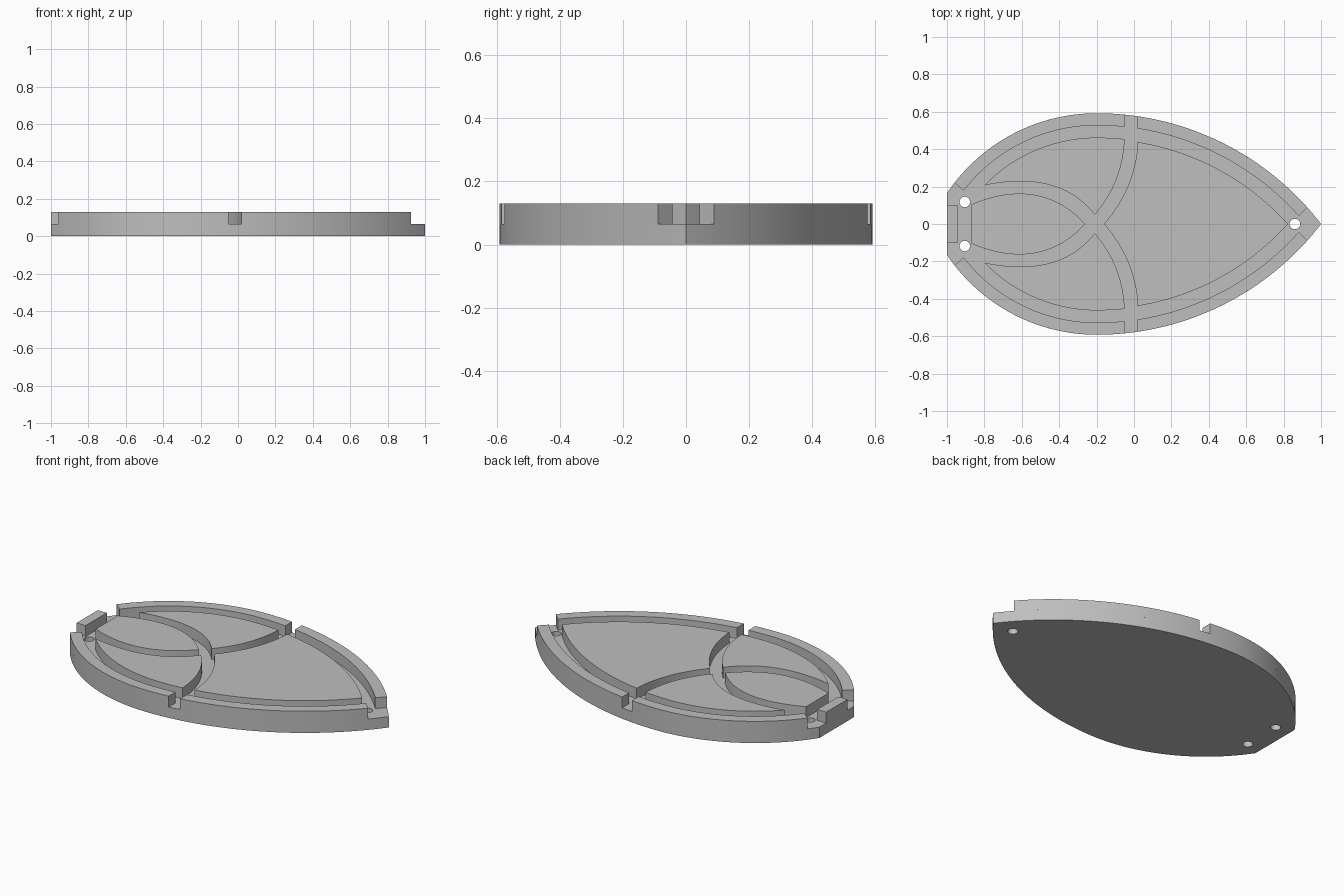
import bpy, bmesh, math

if "Cube" in bpy.data.objects:
    bpy.data.objects.remove(bpy.data.objects["Cube"], do_unlink=True)

FLOOR, TOP = 0.065, 0.13      # channel floor and raised top
RIM, GAP = 0.065, 0.13        # inset of the rim's inner edge and of the cells
WIDE = -0.2                   # x where the leaf outline is widest

grey = bpy.data.materials.new("light grey")
grey.use_nodes = True
grey.diffuse_color = (0.52, 0.52, 0.52, 1)
grey.node_tree.nodes["Principled BSDF"].inputs["Base Color"].default_value = (0.52, 0.52, 0.52, 1)


def edge_y(x, inset=0.0):
    """Half width of the outline, made of two arcs that meet at the widest point."""
    centre, radius = (-0.371, 0.963) if x < WIDE else (-0.92, 1.512)
    return centre + math.sqrt((radius - inset) ** 2 - (x - WIDE) ** 2)


def edge(x0, x1, inset=0.0, steps=40):
    xs = [x0 + (x1 - x0) * i / steps for i in range(steps + 1)]
    return [(x, max(0.0, edge_y(x, inset))) for x in xs]


def bend(a, b, c, steps=24):
    """Quadratic curve from a to c, pulled towards b."""
    out = []
    for i in range(steps + 1):
        t = i / steps
        out.append(tuple((1 - t) ** 2 * p + 2 * t * (1 - t) * q + t * t * r
                         for p, q, r in zip(a, b, c)))
    return out


def both_sides(half):
    return half + [(x, -y) for x, y in reversed(half)]


def flip(points):
    return [(x, -y) for x, y in points]


def prism(name, points, z0, z1):
    clean = []
    for p in points:
        if not clean or math.dist(p, clean[-1]) > 1e-4:
            clean.append(p)
    if math.dist(clean[0], clean[-1]) < 1e-4:
        clean.pop()
    bm = bmesh.new()
    face = bm.faces.new([bm.verts.new((x, y, z0)) for x, y in clean])
    grown = bmesh.ops.extrude_face_region(bm, geom=[face])
    verts = [v for v in grown["geom"] if isinstance(v, bmesh.types.BMVert)]
    bmesh.ops.translate(bm, verts=verts, vec=(0, 0, z1 - z0))
    bmesh.ops.recalc_face_normals(bm, faces=bm.faces)
    mesh = bpy.data.meshes.new(name)
    bm.to_mesh(mesh)
    bm.free()
    mesh.materials.append(grey)
    obj = bpy.data.objects.new(name, mesh)
    bpy.context.collection.objects.link(obj)
    return obj


def activate(obj):
    bpy.ops.object.select_all(action="DESELECT")
    obj.select_set(True)
    bpy.context.view_layer.objects.active = obj


# Base plate with three drilled holes
base = prism("base_plate", both_sides(edge(-1, 1, steps=96)), 0, FLOOR)
for hx, hy in ((-0.905, 0.118), (-0.905, -0.118), (0.86, 0)):
    ring = [(hx + 0.028 * math.cos(math.tau * i / 32), hy + 0.028 * math.sin(math.tau * i / 32))
            for i in range(32)]
    cutter = prism("hole_cutter", ring, -0.1, 0.2)
    cutter.hide_render = True
    activate(base)
    cut = base.modifiers.new("hole", "BOOLEAN")
    cut.operation, cut.solver, cut.object = "DIFFERENCE", "EXACT", cutter
    bpy.ops.object.modifier_apply(modifier=cut.name)
    bpy.data.objects.remove(cutter, do_unlink=True)
parts = [base]

# Raised rim pieces and side cells, one set on each side
blunt_rim = edge(-0.96, -0.05) + edge(-0.05, -0.91, RIM)
point_rim = edge(0.02, 0.926) + edge(0.88, 0.02, RIM)
side_cell = (edge(-0.8, -0.05, GAP)
             + bend((-0.05, edge_y(-0.05, GAP)), (-0.06, 0.22), (-0.21, 0.05))
             + bend((-0.21, 0.05), (-0.4, 0.29), (-0.8, edge_y(-0.8, GAP))))
for name, shape in (("blunt_rim", blunt_rim), ("point_rim", point_rim), ("side_cell", side_cell)):
    parts.append(prism("back_" + name, shape, FLOOR, TOP))
    parts.append(prism("front_" + name, flip(shape), FLOOR, TOP))

# Large pointed cell
inset = GAP + 0.006
tip = WIDE + math.sqrt((1.512 - inset) ** 2 - 0.92 ** 2) - 1e-6
half = bend((-0.16, 0), (0.01, 0.2), (0.02, edge_y(0.02, inset))) + edge(0.02, tip, inset)
parts.append(prism("pointed_cell", both_sides(half), FLOOR, TOP))

# Small bud cell and end block
bud = bend((-0.87, 0.105), (-0.5, 0.26), (-0.26, 0))
parts.append(prism("bud_cell", both_sides(bud), FLOOR, TOP))
parts.append(prism("end_block", both_sides([(-1, 0.1), (-0.94, 0.1)]), FLOOR, TOP))

for part in parts:
    activate(part)
    bpy.ops.object.shade_smooth_by_angle(angle=math.radians(30))
